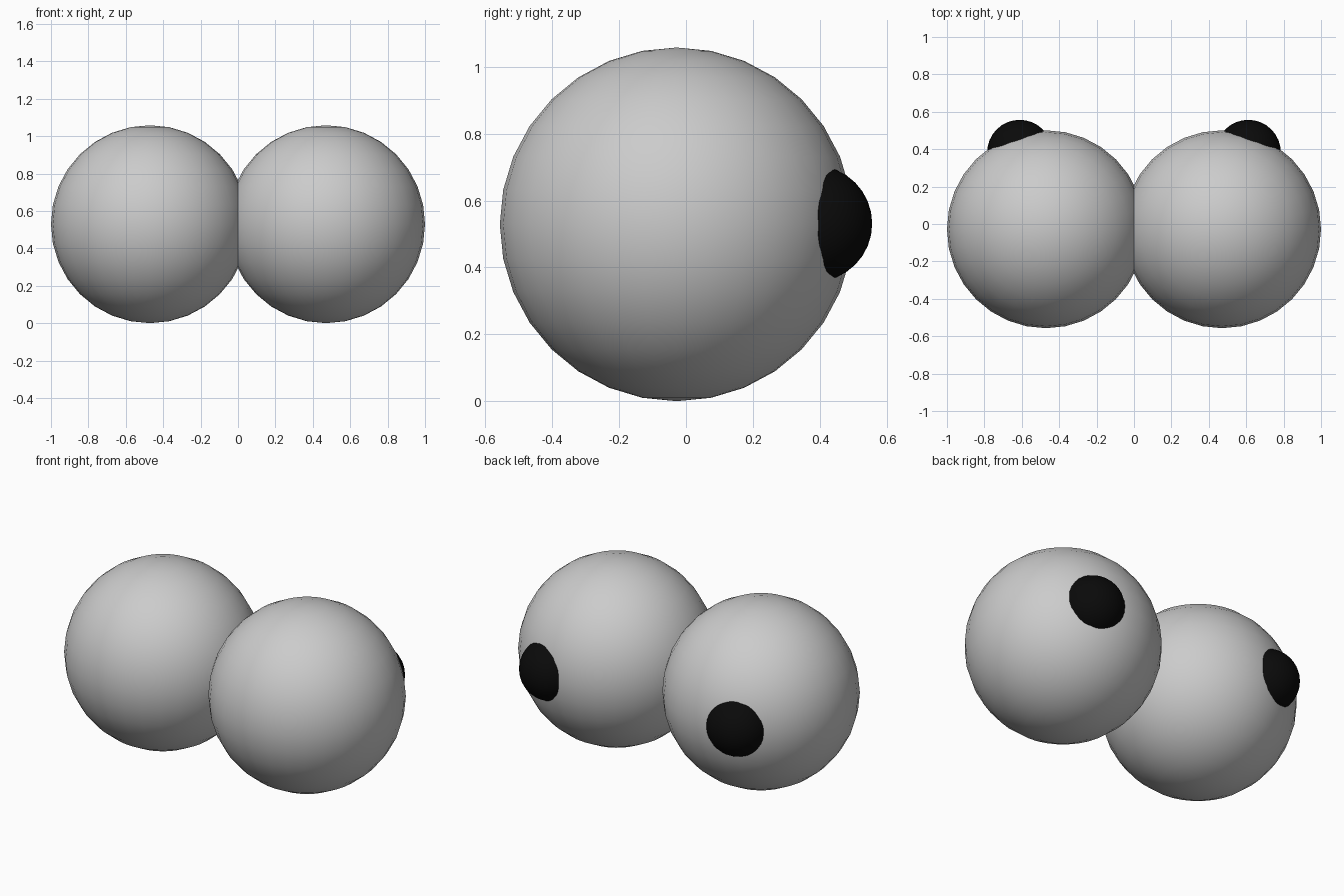
import bpy

if "Cube" in bpy.data.objects:
    bpy.data.objects.remove(bpy.data.objects["Cube"])


def ball(name, location, radius, material=None):
    bpy.ops.mesh.primitive_uv_sphere_add(segments=32, ring_count=16,
                                         radius=radius, location=location)
    obj = bpy.context.object
    obj.name = name
    bpy.ops.object.shade_smooth()
    if material:
        obj.data.materials.append(material)
    return obj


black = bpy.data.materials.new("black")
black.diffuse_color = (0.003, 0.003, 0.003, 1)
black.use_nodes = True
black.node_tree.nodes["Principled BSDF"].inputs["Base Color"].default_value = black.diffuse_color

for side, sx in (("left", -1), ("right", 1)):
    # Eyeballs, overlapping slightly at the middle
    ball(f"eyeball_{side}", (sx * 0.471, -0.028, 0.529), 0.529)
    # Pupils, small balls sunk into the back, turned slightly outward
    ball(f"pupil_{side}", (sx * 0.611, 0.383, 0.531), 0.174, black)
